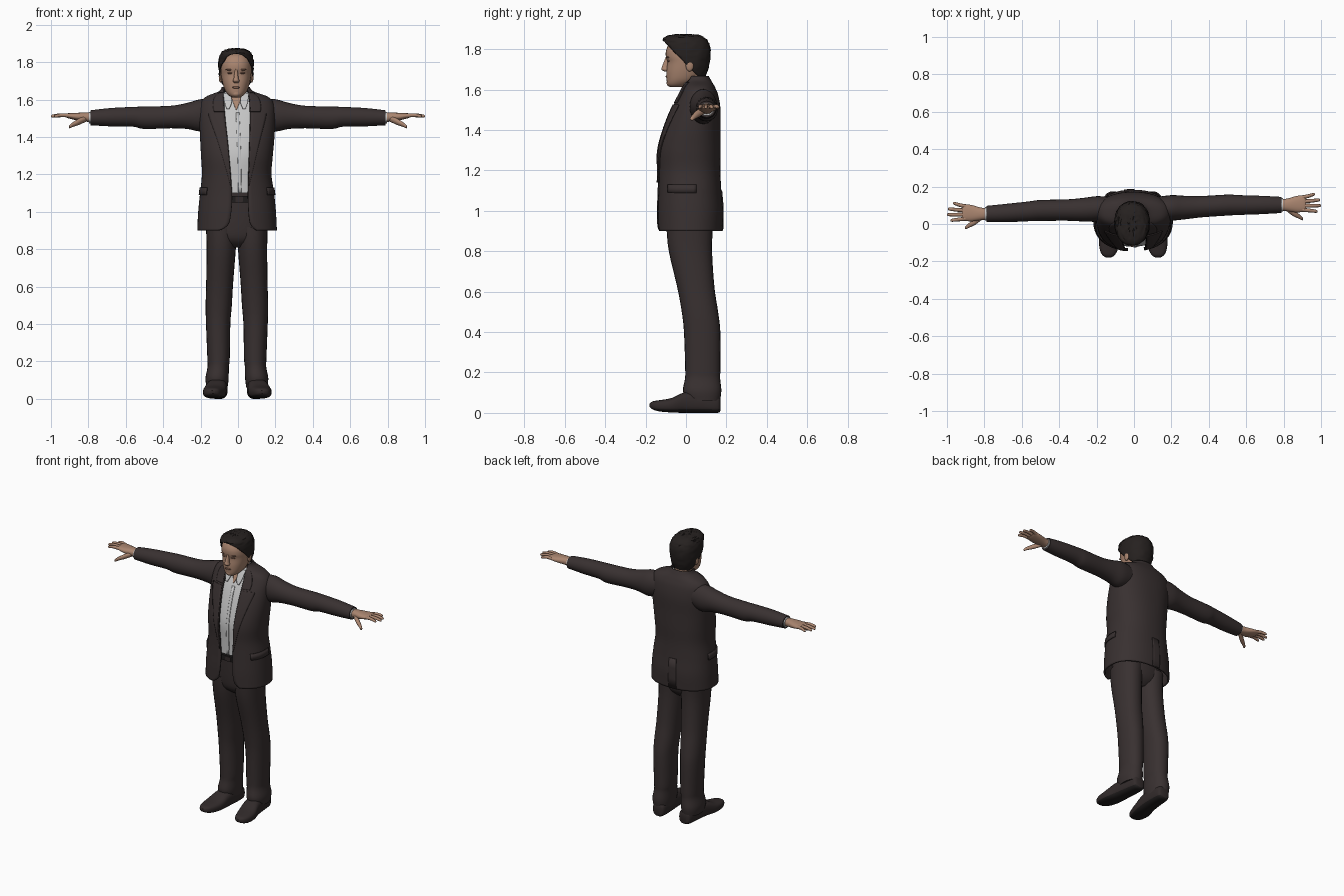
import bpy, bmesh, math, random
from mathutils import Vector

random.seed(4)
if "Cube" in bpy.data.objects:
    bpy.data.objects.remove(bpy.data.objects["Cube"])


def material(name, rgb):
    m = bpy.data.materials.new(name)
    m.use_nodes = True
    m.diffuse_color = (*rgb, 1)
    bsdf = m.node_tree.nodes["Principled BSDF"]
    bsdf.inputs["Base Color"].default_value = (*rgb, 1)
    bsdf.inputs["Roughness"].default_value = 0.8
    return m


SUIT = material("charcoal suit", (.040, .030, .030))
SHIRT = material("pale grey shirt", (.56, .56, .56))
SKIN = material("skin", (.40, .235, .16))
SHADE = material("dark skin", (.24, .125, .085))
HAIR = material("dark hair", (.019, .015, .014))
LEATHER = material("shoe leather", (.032, .024, .024))
BLACK = material("black sole and belt", (.014, .012, .012))
parts = []


def finish(name, bm, mat, thick=0):
    bmesh.ops.recalc_face_normals(bm, faces=bm.faces)
    me = bpy.data.meshes.new(name)
    bm.to_mesh(me)
    bm.free()
    ob = bpy.data.objects.new(name, me)
    bpy.context.collection.objects.link(ob)
    me.materials.append(mat)
    if thick:
        mod = ob.modifiers.new("thickness", "SOLIDIFY")
        mod.thickness, mod.offset = thick, 0
    parts.append(ob)
    return ob


def smooth(rows, steps=4):
    # Catmull-Rom interpolation of any table of rows
    out = []
    for i in range(len(rows) - 1):
        a, b, c, d = (rows[min(max(i + k, 0), len(rows) - 1)] for k in (-1, 0, 1, 2))
        for s in range(steps):
            t = s / steps
            out.append(tuple(q + t * (r - p) / 2 + t * t * (2 * p - 5 * q + 4 * r - e) / 2
                             + t ** 3 * (3 * q - p - 3 * r + e) / 2
                             for p, q, r, e in zip(a, b, c, d)))
    return out + [tuple(rows[-1])]


def oval(ring, ang, n, grow=0):
    _, u, v, ru, rv = ring
    c, s = math.cos(ang), math.sin(ang)
    return (u + (ru + grow) * math.copysign(abs(c) ** (2 / n), c),
            v + (rv + grow) * math.copysign(abs(s) ** (2 / n), s))


def skin_rows(bm, rows, closed):
    for a, b in zip(rows, rows[1:]):
        for j in range(len(a) if closed else len(a) - 1):
            k = (j + 1) % len(a)
            bm.faces.new((a[j], a[k], b[k], b[j]))


def tube(name, rings, mat, axis="z", n=2, sides=24, build=True):
    # rings: (distance along axis, centre u, centre v, radius u, radius v)
    bm, rows = bmesh.new(), []
    for r in smooth(rings):
        row = []
        for j in range(sides):
            u, v = oval(r, math.tau * j / sides, n)
            row.append(bm.verts.new({"z": (u, v, r[0]), "x": (r[0], u, v), "y": (u, r[0], v)}[axis]))
        rows.append(row)
    skin_rows(bm, rows, True)
    bm.faces.new(rows[0])
    bm.faces.new(rows[-1])
    return finish(name, bm, mat) if build else bm


def ball(name, loc, radii, mat):
    bm = bmesh.new()
    bmesh.ops.create_uvsphere(bm, u_segments=16, v_segments=10, radius=1)
    for v in bm.verts:
        v.co = Vector([c + r * p for c, r, p in zip(loc, radii, v.co)])
    return finish(name, bm, mat)


# Torso cross-sections shared by jacket, lapels, flaps and shirt
TORSO = smooth([(.9, -.005, .018, .208, .157), (1, -.005, .019, .203, .159), (1.1, -.005, .017, .193, .153),
                (1.2, -.007, .015, .181, .15), (1.3, -.006, .016, .187, .151), (1.4, -.004, .028, .194, .138),
                (1.5, -.004, .047, .198, .119), (1.57, -.004, .06, .193, .095), (1.61, -.006, .062, .165, .077),
                (1.64, -.01, .06, .09, .062), (1.665, -.012, .056, .07, .052)], 6)
N = 2.3


def lookup(table, z):
    for a, b in zip(table, table[1:]):
        if z <= b[0]:
            t = max(0, (z - a[0]) / (b[0] - a[0]))
            return tuple(p + t * (q - p) for p, q in zip(a, b))
    return table[-1]


def front_angle(x, z):
    # angle of the front torso point with this x
    r = lookup(TORSO, z)
    q = max(-.93, min(.93, (x - r[1]) / r[3]))
    a = math.acos(math.copysign(abs(q) ** (N / 2), q))
    return -a


def shell(name, rows, mat, cols=8, grow=0, thick=.006):
    # rows: (z, first angle, last angle) on the torso surface
    bm, grid = bmesh.new(), []
    for z, a0, a1 in rows:
        r = lookup(TORSO, z)
        grid.append([bm.verts.new((*oval(r, a0 + (a1 - a0) * j / cols, N, grow), z)) for j in range(cols + 1)])
    skin_rows(bm, grid, False)
    return finish(name, bm, mat, thick)


def front_strip(name, rows, mat, grow, thick=.005):
    return shell(name, [(z, front_angle(a, z), front_angle(b, z)) for z, a, b in smooth(rows)],
                 mat, 6, grow, thick)


# Jacket, open down the front, with rounded lower corners
OPENING = smooth([(.9, -.10, .10), (.92, -.062, .075), (.96, -.042, .06), (1.09, -.032, .053),
                  (1.33, -.05, .06), (1.5, -.068, .064), (1.6, -.075, .06), (1.67, -.075, .05)], 6)
jacket_rows = []
for r in TORSO:
    _, lo, hi = lookup(OPENING, r[0])
    jacket_rows.append((r[0], front_angle(hi, r[0]), math.tau + front_angle(lo, r[0])))
shell("jacket_body", jacket_rows, SUIT, 56, 0, .01)
shell("back_vent", [(z, 1.55, 1.75) for z in (.902, .97, 1.04, 1.1)], SUIT, 6, .006)

# Shirt under the jacket
tube("shirt", [(z, u, v, ru - .016, rv - .016) for z, u, v, ru, rv in TORSO[::6] if z > 1.05 and z < 1.65],
     SHIRT, n=N, sides=40)
front_strip("shirt_placket", [(1.1, .002, .02), (1.3, -.002, .018), (1.53, -.012, .008)], SHIRT, -.014)
front_strip("open_neck", [(1.545, -.012, -.008), (1.58, -.025, .008), (1.62, -.042, .024)], SKIN, -.014)

for side, s in (("left", 1), ("right", -1)):
    def edge(z):
        return lookup(OPENING, z)[2 if s > 0 else 1]

    # Lapel, jacket collar and shirt collar
    front_strip(side + "_lapel", [(z, edge(z), edge(z) + s * w) for z, w in
                                  ((1.14, .004), (1.25, .024), (1.38, .05), (1.5, .078), (1.525, .08))], SUIT, .008)
    front_strip(side + "_collar", [(z, edge(z), edge(z) + s * w) for z, w in
                                   ((1.535, .052), (1.57, .055), (1.61, .045), (1.635, .02))], SUIT, .008)
    front_strip(side + "_shirt_collar", [(z, s * a - .01, s * b - .01) for z, a, b in
                                         ((1.55, .036, .05), (1.59, .022, .062), (1.635, .03, .066))], SHIRT, .003)

    # Pocket flap round the hip
    mid = -.25 if s > 0 else math.pi + .25
    shell(side + "_pocket_flap", [(z, mid - .42, mid + .42) for z in (1.09, 1.11, 1.13)], SUIT, 10, .008)

    # Sleeve and shirt cuff
    drift = .012 if s > 0 else -.036
    sleeve = [(.13, .085, 1.522, .06, .075), (.2, .085, 1.516, .068, .086), (.27, .085, 1.513, .063, .07),
              (.36, .088, 1.507, .057, .06), (.5, .094, 1.503, .056, .06), (.56, .093, 1.508, .053, .053),
              (.68, .091, 1.506, .049, .049), (.788, .09, 1.503, .043, .04)]
    tube(side + "_sleeve", [(s * x, y + drift * min(1, x * 1.6 - .2), z, a, b) for x, y, z, a, b in sleeve], SUIT, "x")
    hy = .09 + drift
    tube(side + "_cuff", [(s * x, hy, 1.503, .036, .032) for x in (.77, .796)], SHIRT, "x")

    # Hand: palm, four fingers, thumb
    tube(side + "_palm", [(s * x, hy + d, z, a, b) for x, d, z, a, b in
                          ((.77, 0, 1.504, .028, .026), (.82, 0, 1.507, .034, .024), (.87, .004, 1.51, .044, .019),
                           (.91, .008, 1.514, .044, .013), (.92, .008, 1.514, .04, .008))], SKIN, "x", 2.3)
    for i, (finger, tip) in enumerate(zip(("index", "middle", "ring", "little"), (.982, 1, .995, .968))):
        y0, y1 = hy - .026 + .022 * i, hy - .034 + .03 * i
        tube(f"{side}_{finger}_finger", [(s * .9, y0, 1.514, .011, .011),
                                         (s * (.9 + tip) / 2, (y0 + y1) / 2, 1.517, .01, .01),
                                         (s * (tip - .008), y1, 1.512, .008, .008),
                                         (s * tip, y1, 1.511, .003, .003)], SKIN, "x", 2, 10)
    tube(side + "_thumb", [(s * x, hy + d, z, r, r) for x, d, z, r in
                           ((.81, -.012, 1.5, .017), (.85, -.042, 1.482, .017), (.88, -.06, 1.468, .013),
                            (.898, -.072, 1.457, .01), (.904, -.075, 1.453, .004))], SKIN, "x", 2, 12)

    # Trouser leg
    tube(side + "_trouser_leg", [(z, s * x - .006, y, a, b) for z, x, y, a, b in
                                 ((.06, .106, .085, .056, .083), (.11, .106, .08, .062, .095),
                                  (.17, .1, .082, .057, .087), (.22, .098, .083, .06, .087),
                                  (.4, .1, .08, .065, .09), (.5, .097, .069, .07, .09), (.62, .092, .049, .072, .092),
                                  (.8, .084, .022, .078, .107), (.92, .083, .018, .082, .115))], SUIT, n=2.2)

    # Shoe with a dark sole
    shoe = tube(side + "_shoe", [(y, s * x - .004, z, a, b) for y, x, z, a, b in
                                 ((.17, .098, .04, .025, .03), (.155, .098, .045, .042, .045),
                                  (.08, .102, .05, .05, .05), (0, .11, .052, .054, .052),
                                  (-.07, .122, .038, .06, .036), (-.13, .13, .035, .05, .028),
                                  (-.165, .132, .037, .034, .02), (-.18, .132, .037, .012, .008))], LEATHER, "y", 2.8)
    shoe.data.materials.append(BLACK)
    for f in shoe.data.polygons:
        f.material_index = int(f.center.z < .017)

    # Ear, eye and eyebrow
    hx = -.01
    ball(side + "_ear", (hx + s * .083, .018, 1.722), (.01, .02, .032), SKIN)
    ball(side + "_eye", (hx + s * .033, -.087, 1.742), (.014, .008, .005), SHADE)
    ball(side + "_eyebrow", (hx + s * .035, -.089, 1.76), (.021, .009, .004), SHADE)

# Trouser seat, belt and buckle
tube("trouser_seat", [(.81, -.005, .02, .06, .06), (.85, -.005, .018, .13, .1), (.92, -.005, .018, .162, .114),
                      (1.06, -.005, .015, .16, .118)], SUIT, n=2.3, sides=32)
tube("belt", [(z, -.005, .015, .162, .126) for z in (1.05, 1.085)], BLACK, n=2.3, sides=32)
tube("belt_buckle", [(y, .006, 1.067, .02, .016) for y in (-.116, -.108)], LEATHER, "y", 6)

# Neck, head and face
tube("neck", [(1.55, -.01, .055, .06, .055), (1.62, -.011, .048, .056, .054), (1.7, -.011, .035, .058, .058)], SKIN)


def head_rings(rows):
    return [(z, -.01, (f + b) / 2, w, (b - f) / 2) for z, f, b, w in rows]


tube("head", head_rings([(1.612, -.078, -.02, .022), (1.625, -.092, .02, .042), (1.65, -.096, .06, .06),
                         (1.69, -.097, .09, .073), (1.735, -.093, .103, .081), (1.765, -.1, .107, .083),
                         (1.8, -.097, .107, .081), (1.835, -.075, .09, .066), (1.852, -.03, .06, .035)]),
     SKIN, n=2.25, sides=32)
tube("nose", [(1.69, -.01, -.098, .012, .01), (1.7, -.01, -.103, .018, .019), (1.715, -.01, -.101, .013, .018),
              (1.75, -.01, -.094, .008, .011), (1.765, -.01, -.093, .005, .006)], SKIN, sides=14)
ball("lips", (-.01, -.09, 1.665), (.024, .011, .007), SHADE)
ball("chin", (-.01, -.08, 1.632), (.024, .016, .017), SKIN)

# Hair: a roughened cap cut along a sloping hairline
bm = tube("hair", head_rings([(1.65, -.09, .085, .066), (1.7, -.1, .106, .083), (1.75, -.1, .116, .09),
                              (1.8, -.106, .118, .091), (1.835, -.114, .108, .084), (1.855, -.108, .09, .07),
                              (1.867, -.075, .06, .045), (1.87, -.03, .02, .015)]), HAIR, n=2.2, sides=36, build=False)
for v in bm.verts:
    v.co += Vector([random.uniform(-.003, .003) for _ in range(3)])
bmesh.ops.bisect_plane(bm, geom=bm.verts[:] + bm.edges[:] + bm.faces[:], plane_co=(0, -.07, 1.8),
                       plane_no=(0, .13, .125), clear_inner=True)
finish("hair", bm, HAIR, .006)

# Smooth shading that keeps hard edges
bpy.ops.object.select_all(action="DESELECT")
for ob in parts:
    ob.select_set(True)
bpy.context.view_layer.objects.active = parts[0]
bpy.ops.object.shade_smooth_by_angle(angle=math.radians(40))
